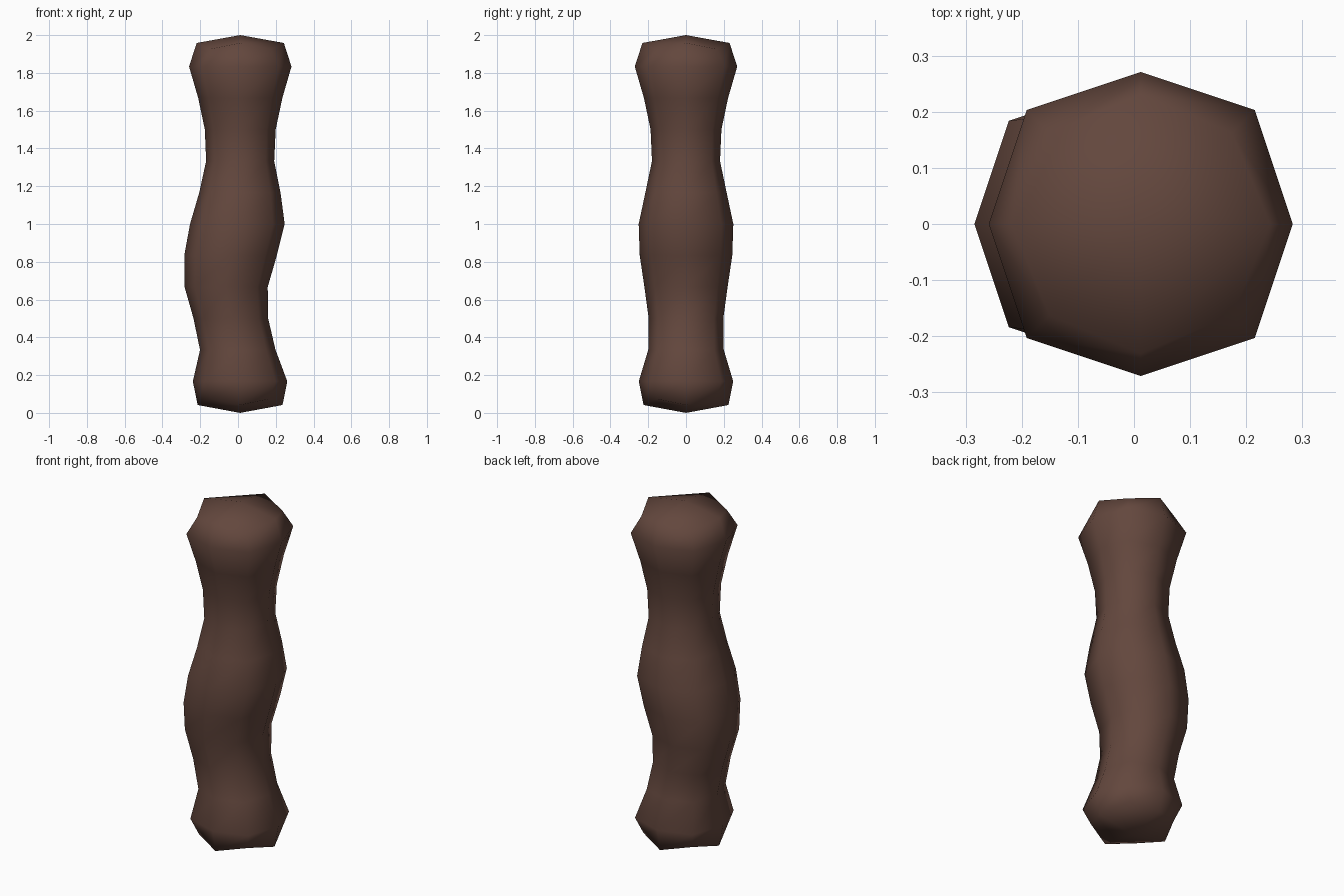
import bpy, bmesh

if "Cube" in bpy.data.objects:
    bpy.data.objects.remove(bpy.data.objects["Cube"])

# Control cage: stacked square rings as (half width, x offset), evenly spaced in z
RINGS = [(0.324, 0.011), (0.176, 0.011), (0.219, -0.087), (0.271, 0.008),
         (0.159, 0.012), (0.216, 0.012), (0.326, 0.012)]
HEIGHT = 2.0
CORNERS = [(-1, -1), (1, -1), (1, 1), (-1, 1)]

bm = bmesh.new()
rings = []
for i, (r, cx) in enumerate(RINGS):
    z = HEIGHT * i / (len(RINGS) - 1)
    rings.append([bm.verts.new((cx + r * x, r * y, z)) for x, y in CORNERS])

# Side walls between neighbouring rings, then end caps
for low, high in zip(rings, rings[1:]):
    for k in range(4):
        n = (k + 1) % 4
        bm.faces.new((low[k], low[n], high[n], high[k]))
bm.faces.new(rings[0][::-1])
bm.faces.new(rings[-1])
for f in bm.faces:
    f.smooth = True

mesh = bpy.data.meshes.new("wooden_post")
bm.to_mesh(mesh)
bm.free()
post = bpy.data.objects.new("wooden_post", mesh)
bpy.context.collection.objects.link(post)

# One subdivision rounds the square post to eight sides
sub = post.modifiers.new("rounding", 'SUBSURF')
sub.levels = sub.render_levels = 1
sub.use_limit_surface = False

# Dark brown wood
wood = bpy.data.materials.new("dark_wood")
wood.diffuse_color = (0.125, 0.063, 0.047, 1)
wood.use_nodes = True
wood.node_tree.nodes["Principled BSDF"].inputs["Base Color"].default_value = wood.diffuse_color
mesh.materials.append(wood)
